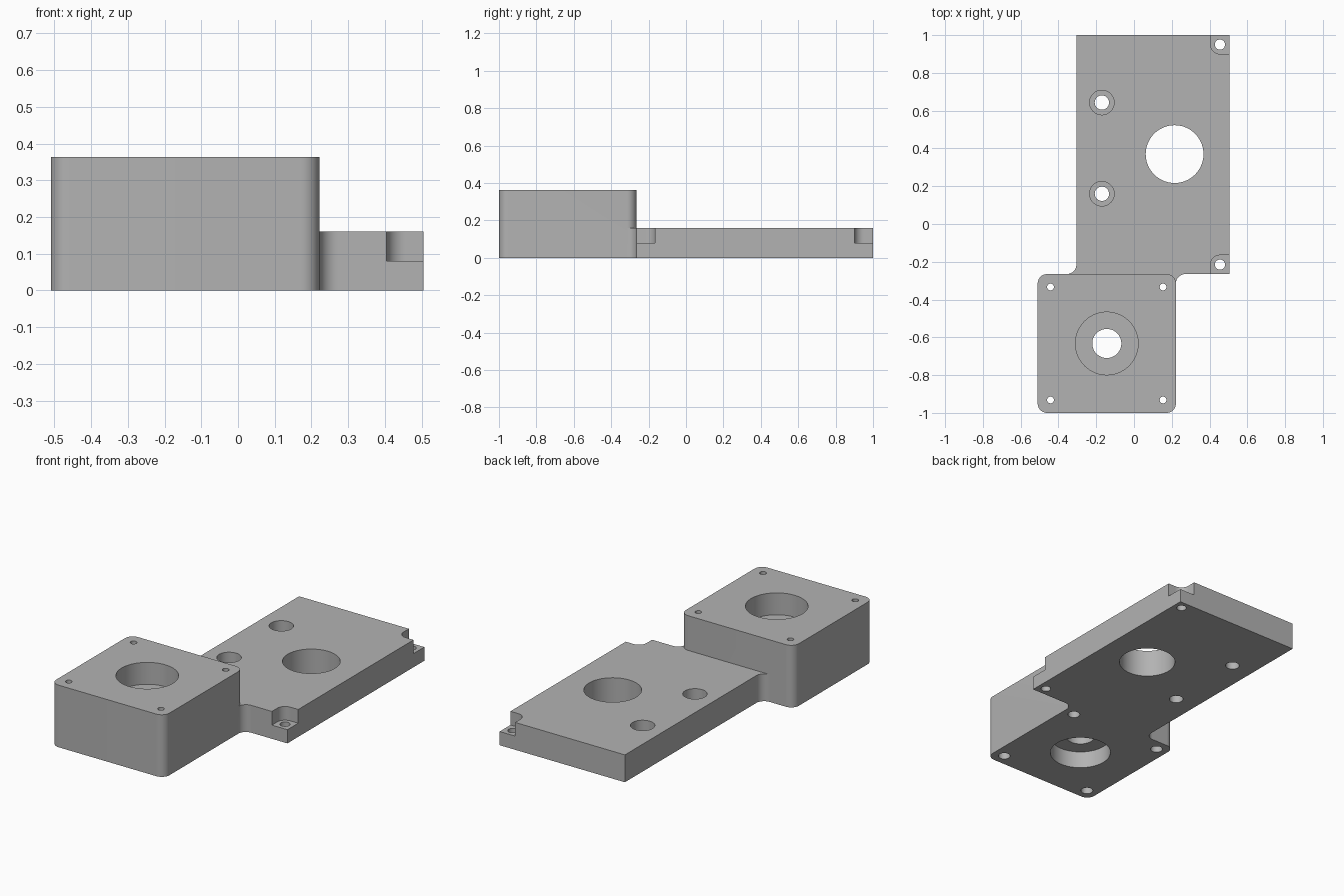
import bpy, bmesh
from math import cos, sin, pi, radians

if "Cube" in bpy.data.objects:
    bpy.data.objects.remove(bpy.data.objects["Cube"], do_unlink=True)

# One plain grey finish
grey = bpy.data.materials.new("machined_grey")
grey.use_nodes = True
COLOUR = (0.45, 0.45, 0.45, 1)
grey.diffuse_color = COLOUR
grey.node_tree.nodes["Principled BSDF"].inputs["Base Color"].default_value = COLOUR

HOUSING_TOP, PLATE_TOP, STEP = 0.363, 0.16, 0.08
LEFT, RIGHT, JOIN = -0.305, 0.505, -0.265
HX0, HX1 = -0.51, 0.222
CX, CY = (HX0 + HX1) / 2, (JOIN - 1) / 2
FILLET = 0.05


def arc(x, y, r, start, end, steps=10):
    angles = [radians(start + (end - start) * i / steps) for i in range(steps + 1)]
    return [(x + r * cos(a), y + r * sin(a)) for a in angles]


def prism(name, outline, z0, z1):
    """Extrude a flat outline from z0 to z1."""
    bm = bmesh.new()
    face = bm.faces.new([bm.verts.new((x, y, z0)) for x, y in outline])
    ext = bmesh.ops.extrude_face_region(bm, geom=[face])
    moved = [v for v in ext["geom"] if isinstance(v, bmesh.types.BMVert)]
    bmesh.ops.translate(bm, verts=moved, vec=(0, 0, z1 - z0))
    bmesh.ops.recalc_face_normals(bm, faces=bm.faces)
    mesh = bpy.data.meshes.new(name)
    bm.to_mesh(mesh)
    bm.free()
    mesh.materials.append(grey)
    obj = bpy.data.objects.new(name, mesh)
    bpy.context.collection.objects.link(obj)
    return obj


def combine(body, tool, operation):
    tool.hide_render = True
    bpy.context.view_layer.objects.active = body
    mod = body.modifiers.new("combine", "BOOLEAN")
    mod.operation, mod.solver, mod.object = operation, "EXACT", tool
    bpy.ops.object.modifier_apply(modifier=mod.name)
    bpy.data.objects.remove(tool, do_unlink=True)


def drill(body, x, y, r, z0, z1, steps=48):
    circle = [(x + r * cos(2 * pi * i / steps), y + r * sin(2 * pi * i / steps))
              for i in range(steps)]
    combine(body, prism("hole_cutter", circle, z0, z1), "DIFFERENCE")


# Flat plate with concave fillets where it meets the housing
outline = [(RIGHT, 1), (LEFT, 1)]
outline += arc(LEFT - FILLET, JOIN + FILLET, FILLET, 0, -90)
outline += [(LEFT - FILLET, JOIN - 0.1), (HX1 - 0.05, JOIN - 0.1), (HX1 - 0.05, JOIN - FILLET)]
outline += arc(HX1 + FILLET, JOIN - FILLET, FILLET, 180, 90)
outline += [(RIGHT, JOIN)]
bracket = prism("mounting_bracket", outline, 0, PLATE_TOP)

# Tall housing block with rounded vertical corners
block = []
for x, y, start in ((HX1, JOIN, 0), (HX0, JOIN, 90), (HX0, -1, 180), (HX1, -1, 270)):
    inx = x - FILLET if x == HX1 else x + FILLET
    iny = y - FILLET if y == JOIN else y + FILLET
    block += arc(inx, iny, FILLET, start, start + 90)
combine(bracket, prism("housing_block", block, 0, HOUSING_TOP), "UNION")

# Housing bores: wide from both ends, narrow through the web
drill(bracket, CX, CY, 0.166, 0.235, 0.5, 72)
drill(bracket, CX, CY, 0.166, -0.1, 0.1, 72)
drill(bracket, CX, CY, 0.077, -0.1, 0.5)

# Housing screw holes with wider pockets from below
for sx in (-1, 1):
    for sy in (-1, 1):
        x, y = CX + sx * 0.298, CY + sy * 0.299
        drill(bracket, x, y, 0.018, -0.1, 0.5, 24)
        drill(bracket, x, y, 0.033, -0.1, 0.24, 32)

# Plate opening and counterbored holes
drill(bracket, 0.215, 0.37, 0.153, -0.1, 0.5, 72)
for y in (0.643, 0.16):
    drill(bracket, -0.17, y, 0.038, -0.1, 0.5, 32)
    drill(bracket, -0.17, y, 0.065, STEP, 0.5)

# Stepped corner seats with a rounded inner corner
for edge, inward in ((1, -1), (JOIN, 1)):
    y = edge + inward * 0.05
    out = edge - inward * 0.1
    seat = [(0.7, out), (0.405, out)]
    seat += arc(0.455, y, FILLET, 180, 180 - inward * 90)
    seat += [(0.7, y + inward * FILLET)]
    combine(bracket, prism("seat_cutter", seat, STEP, 0.5), "DIFFERENCE")
    drill(bracket, 0.455, y, 0.027, -0.1, 0.5, 32)

# Smooth round walls, crisp edges
bpy.ops.object.select_all(action="DESELECT")
bracket.select_set(True)
bpy.context.view_layer.objects.active = bracket
bpy.ops.object.shade_smooth_by_angle(angle=radians(30))
